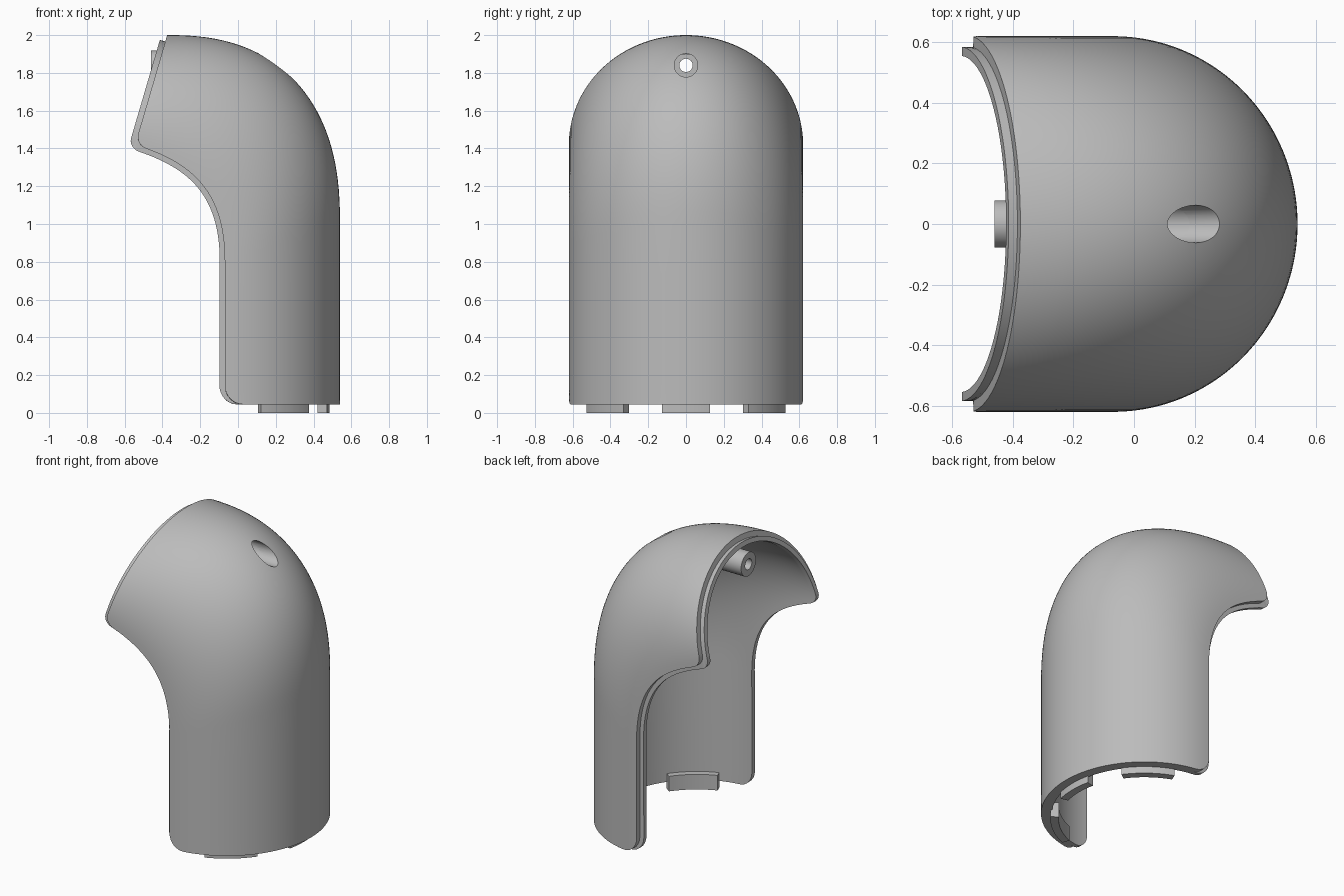
import bpy, bmesh
from math import sin, cos, pi, asin, sqrt, radians
from mathutils import Vector

cube = bpy.data.objects.get("Cube")
if cube:
    bpy.data.objects.remove(cube, do_unlink=True)

GREY = (0.5, 0.5, 0.5, 1)
mat = bpy.data.materials.new("plain grey")
mat.use_nodes = True
mat.diffuse_color = GREY
mat.node_tree.nodes["Principled BSDF"].inputs["Base Color"].default_value = GREY

WIDTH, WALL, STEP, LIP = 0.62, 0.065, 0.035, 0.03
BASE = 0.045
ARC = 64
BOLT_Z = 1.84


def make_object(name, bm):
    bmesh.ops.remove_doubles(bm, verts=bm.verts, dist=0.00005)
    bmesh.ops.dissolve_degenerate(bm, dist=0.00005, edges=bm.edges)
    bmesh.ops.recalc_face_normals(bm, faces=bm.faces)
    mesh = bpy.data.meshes.new(name)
    bm.to_mesh(mesh)
    bm.free()
    mesh.materials.append(mat)
    obj = bpy.data.objects.new(name, mesh)
    bpy.context.collection.objects.link(obj)
    return obj


def smooth(obj):
    bpy.ops.object.select_all(action='DESELECT')
    obj.select_set(True)
    bpy.context.view_layer.objects.active = obj
    bpy.ops.object.shade_smooth_by_angle(angle=radians(30))


def bridge(bm, a, b):
    n = len(a)
    for i in range(n):
        j = (i + 1) % n
        bm.faces.new((a[i], a[j], b[j], b[i]))


# Elbow guides: side edge (bezier) and outer spine (superellipse)
def side_edge(t):
    p = [Vector(q) for q in ((-.07, 0, .8), (-.07, 0, 1.2), (-.27, 0, 1.33), (-.545, 0, 1.42))]
    u = 1 - t
    return p[0]*u**3 + p[1]*3*u*u*t + p[2]*3*u*t*t + p[3]*t**3


def spine(t):
    a, e = t * pi / 2, 2 / 2.4
    return Vector((-.375 + .915 * max(cos(a), 0)**e, 0, 1 + sin(a)**e))


def corner(d, r):
    """Depth trimmed off an edge at distance d from its rounded corner."""
    return r - sqrt(max(0, r*r - (r - d)**2)) if d < r else 0


def section(c, o, trim, lip_trim, outer_inset):
    """Closed loop: outer arc, stepped edge, inner arc, stepped edge."""
    axis = o - c
    depth = axis.length
    axis.normalize()
    a0, a1 = asin(trim / depth), asin((lip_trim - LIP) / depth)

    def point(a, inset):
        return c + axis * ((depth - inset) * sin(a)) + Vector((0, (WIDTH - inset) * cos(a), 0))

    def arc(start, inset):
        return [point(start + (pi - 2*start) * i / ARC, inset) for i in range(ARC + 1)]

    return (arc(a0, outer_inset) + [point(pi - a0, STEP), point(pi - a1, STEP)]
            + arc(a1, WALL)[::-1] + [point(a1, STEP), point(a0, STEP)])


# Hood shell, lofted from the base up and over to the opening
bm = bmesh.new()
rings = []
R_BASE, R_TOP = 0.1, 0.06
heights = [R_BASE * (1 - cos(pi/2 * i / 8)) for i in range(9)] + [.25, .4, .55, .8 - BASE]
for h in heights:
    k = h / (.8 - BASE)
    c, o = Vector((-.07, 0, BASE + h)), Vector((.54, 0, BASE + k * (1 - BASE)))
    if h <= R_BASE:
        o.z = BASE + h
    tr = corner(h, R_BASE)
    rings.append(section(c, o, tr, tr, 0))
params = [i / 36 for i in range(1, 34)] + [.93, .945, .96, .975, .985, .993, .998, 1]
end = side_edge(1)
for t in params:
    c = side_edge(t)
    d = (end - c).length
    rings.append(section(c, spine(t), corner(d, R_TOP), corner(d + LIP, R_TOP), 0))
# Stepped lip around the opening
rings.append(section(end, spine(1), R_TOP, corner(LIP, R_TOP), STEP))
out = Vector((-.96, 0, .28))
for f in (.3, .6, .8, .93, 1):
    lt = corner(LIP * (1 - f), R_TOP)
    shift = out * LIP * f
    rings.append(section(end + shift, spine(1) + shift, max(lt - LIP, 0) if f < 1 else R_TOP - LIP,
                         lt, STEP))
loops = [[bm.verts.new(p) for p in ring] for ring in rings]
for a, b in zip(loops, loops[1:]):
    bridge(bm, a, b)
N = ARC + 1
for loop in (loops[0], loops[-1]):
    outer, inner = loop[:N], loop[N+2:2*N+2][::-1]
    for i in range(ARC):
        bm.faces.new((outer[i], outer[i+1], inner[i+1], inner[i]))
    bm.faces.new((outer[0], inner[0], loop[-2], loop[-1]))
    bm.faces.new((outer[-1], loop[N], loop[N+1], inner[-1]))
shell = make_object("hood_shell", bm)

# Bolt hole through the spine
bpy.ops.mesh.primitive_cylinder_add(vertices=48, radius=.062, depth=.7,
                                    location=(.3, 0, BOLT_Z), rotation=(0, pi/2, 0))
cutter = bpy.context.object
cutter.name = "bolt_hole_cutter"
cutter.hide_render = True
bpy.context.view_layer.objects.active = shell
mod = shell.modifiers.new("bolt_hole", 'BOOLEAN')
mod.object, mod.operation, mod.solver = cutter, 'DIFFERENCE', 'EXACT'
bpy.ops.object.modifier_apply(modifier=mod.name)
bpy.data.objects.remove(cutter, do_unlink=True)
smooth(shell)

# Bolt boss: counterbored tube whose far end follows the slope of the wall
bm = bmesh.new()
profile = [(None, .078), (-.46, .078), (-.46, .035), (-.36, .035), (-.36, .062), (None, .062)]
loops = []
for x, r in profile:
    loop = []
    for i in range(48):
        a = 2 * pi * i / 48
        z = r * sin(a)
        loop.append(bm.verts.new((.15 - 1.5 * z if x is None else x, r * cos(a), BOLT_Z + z)))
    loops.append(loop)
for a, b in zip(loops, loops[1:] + loops[:1]):
    bridge(bm, a, b)
smooth(make_object("bolt_boss", bm))


# Locating tabs inside the bottom rim
def tab(name, start, stop):
    bm = bmesh.new()
    loops = []
    for i in range(13):
        a = radians(start + (stop - start) * i / 12)
        loops.append([bm.verts.new((-.08 + r * cos(a), r * sin(a), z))
                      for r, z in ((.515, 0), (.565, 0), (.565, .1), (.515, .1))])
    for a, b in zip(loops, loops[1:]):
        bridge(bm, a, b)
    bm.faces.new(loops[0])
    bm.faces.new(loops[-1])
    smooth(make_object(name, bm))


tab("centre_tab", -13, 13)
tab("left_tab", 36, 69)
tab("right_tab", -69, -36)
